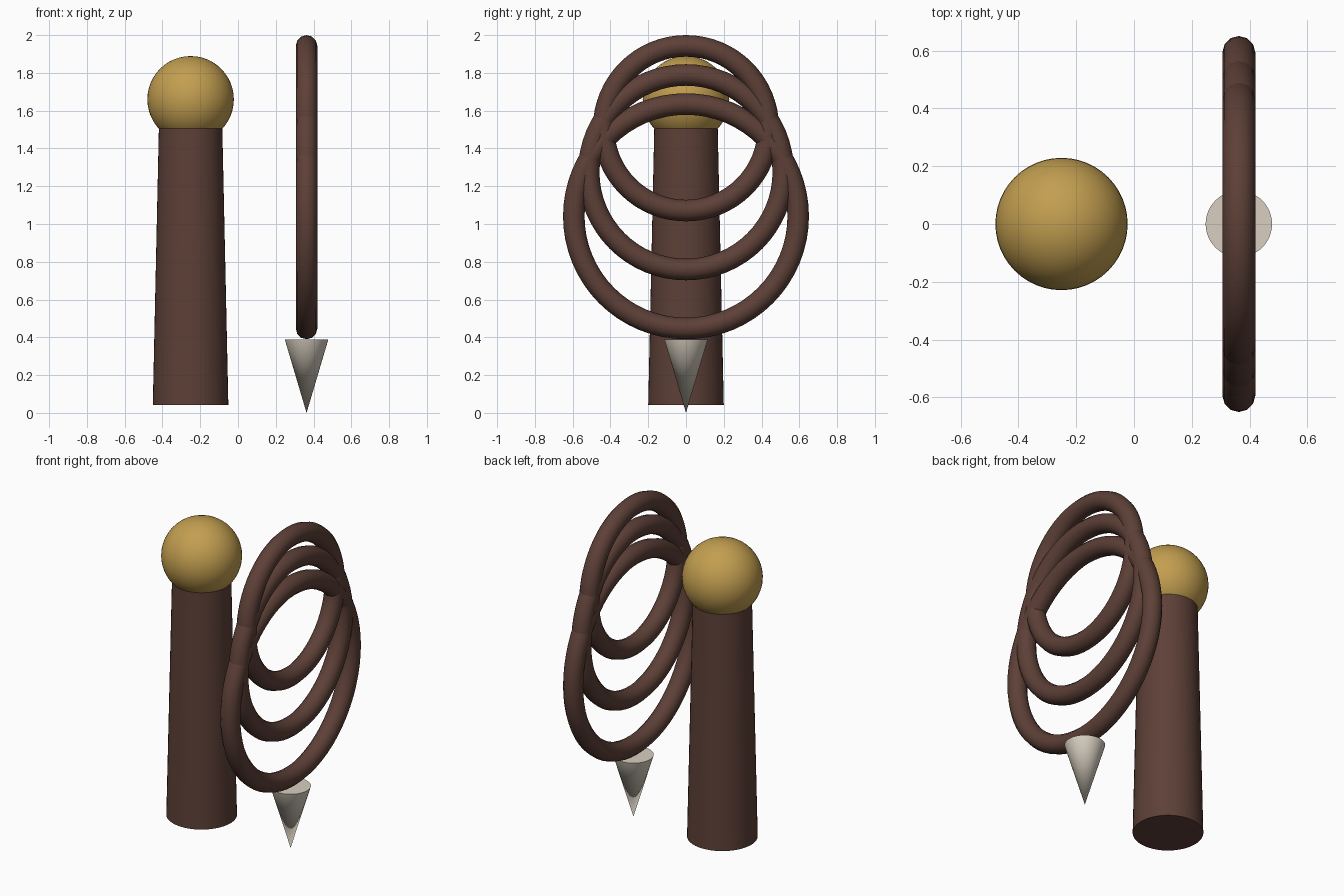
import bpy
import math

cube = bpy.data.objects.get("Cube")
if cube:
    bpy.data.objects.remove(cube, do_unlink=True)


def make_material(name, rgb):
    mat = bpy.data.materials.new(name)
    mat.use_nodes = True
    colour = (*rgb, 1.0)
    mat.diffuse_color = colour
    mat.node_tree.nodes["Principled BSDF"].inputs["Base Color"].default_value = colour
    return mat


def finish(name, mat):
    obj = bpy.context.object
    obj.name = name
    obj.data.materials.append(mat)
    bpy.ops.object.shade_smooth_by_angle(angle=math.radians(35))
    return obj


brown = make_material("leather brown", (0.109, 0.051, 0.038))
gold = make_material("brass gold", (0.539, 0.342, 0.08))
bone = make_material("pale bone", (0.686, 0.624, 0.527))

HANDLE_X = -0.251
COIL_X = 0.363
TUBE = 0.057

# Tapered handle
bottom, top = 0.043, 1.507
bpy.ops.mesh.primitive_cone_add(vertices=48, radius1=0.2, radius2=0.168, depth=top - bottom,
                                location=(HANDLE_X, 0, (bottom + top) / 2))
finish("handle", brown)

# Round pommel
bpy.ops.mesh.primitive_uv_sphere_add(segments=48, ring_count=24, radius=0.229,
                                     location=(HANDLE_X, 0, 1.66))
finish("pommel", gold)

# Three overlapping upright coils, shrinking as they rise
for i in range(3):
    bpy.ops.mesh.primitive_torus_add(major_segments=64, minor_segments=12,
                                     major_radius=0.594 - 0.079 * i, minor_radius=TUBE,
                                     location=(COIL_X, 0, 1.041 + 0.233 * i),
                                     rotation=(0, math.pi / 2, 0))
    finish(f"coil_{i + 1}", brown)

# Downward pointing tip
tip_height = 0.388
bpy.ops.mesh.primitive_cone_add(vertices=48, radius1=0.115, radius2=0, depth=tip_height,
                                location=(COIL_X, 0, tip_height / 2),
                                rotation=(math.pi, 0, 0))
finish("tip", bone)
